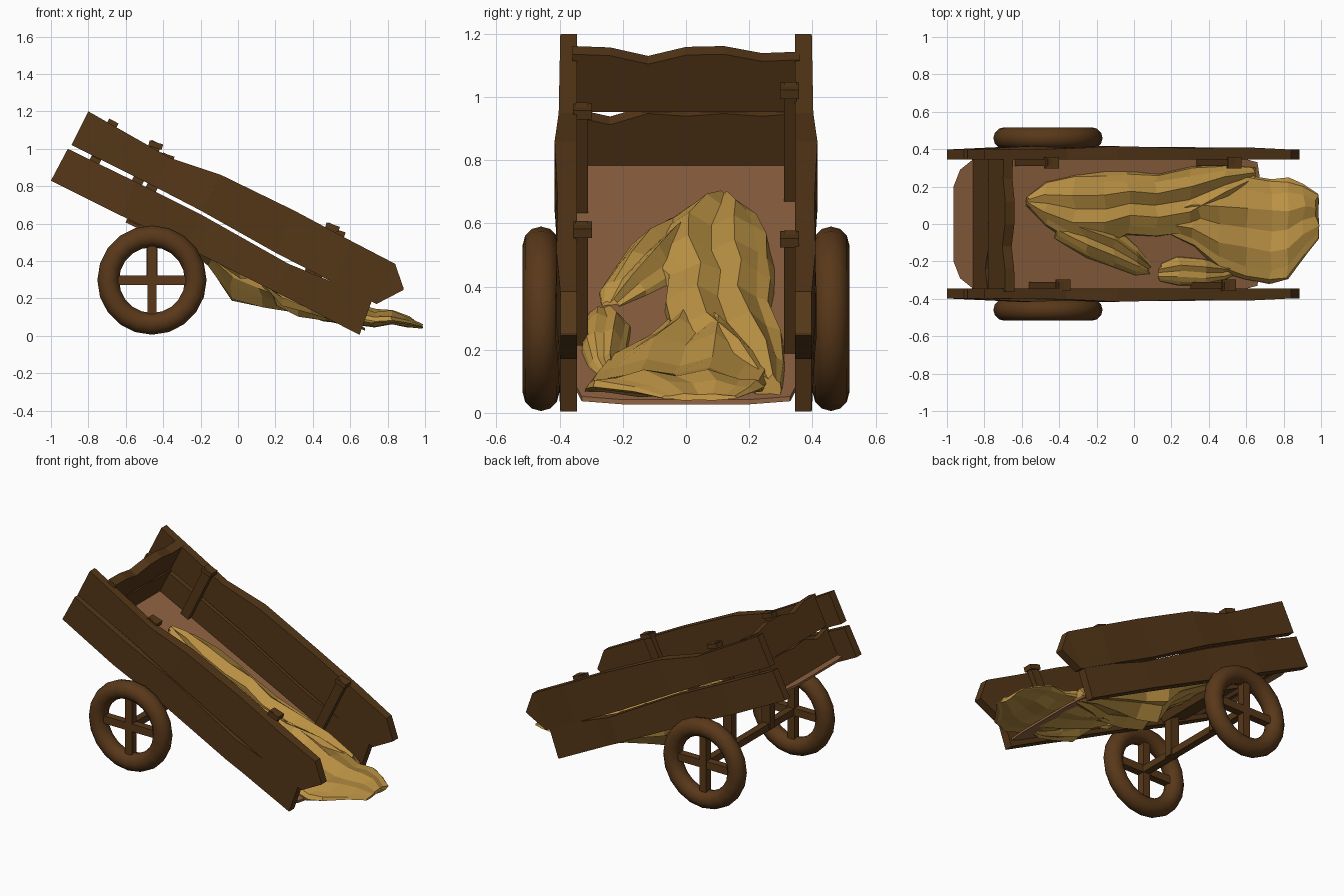
import bpy, bmesh, random
from math import sin, cos, pi, radians

if "Cube" in bpy.data.objects:
    bpy.data.objects.remove(bpy.data.objects["Cube"])

random.seed(4)
TILT = radians(26.4)


def material(name, rgb):
    m = bpy.data.materials.new(name)
    m.diffuse_color = (*rgb, 1)
    m.use_nodes = True
    m.node_tree.nodes["Principled BSDF"].inputs["Base Color"].default_value = m.diffuse_color
    return m


WOOD = material("dark_wood", (0.09, 0.038, 0.009))
RIM = material("wheel_wood", (0.1, 0.04, 0.01))
BOARD = material("bed_wood", (0.29, 0.13, 0.055))
STRAW = material("straw", (0.52, 0.30, 0.06))


def loft(name, rings, mat):
    """Skin a list of equal-length rings and cap both ends."""
    bm = bmesh.new()
    vs = [[bm.verts.new(p) for p in r] for r in rings]
    n = len(vs[0])
    for a, b in zip(vs, vs[1:]):
        for i in range(n):
            j = (i + 1) % n
            bm.faces.new((a[i], a[j], b[j], b[i]))
    bm.faces.new(vs[0])
    bm.faces.new(vs[-1])
    bmesh.ops.recalc_face_normals(bm, faces=bm.faces)
    me = bpy.data.meshes.new(name)
    bm.to_mesh(me)
    bm.free()
    me.materials.append(mat)
    ob = bpy.data.objects.new(name, me)
    bpy.context.collection.objects.link(ob)
    return ob


def box(name, loc, size, mat, tilt=0.0):
    bpy.ops.mesh.primitive_cube_add(size=1, location=loc, rotation=(0, tilt, 0))
    ob = bpy.context.object
    ob.name = name
    ob.scale = size
    ob.data.materials.append(mat)
    return ob


def bed_z(x):
    return 0.38 - 0.497 * x


# Side planks: stations of (top x, top z, bottom x, bottom z, outward bulge)
LOWER = [(-.91, 1.0, -1.0, .83, 0), (-.55, .825, -.62, .64, .018), (-.2, .65, -.27, .47, .005),
         (.27, .385, .2, .235, .015), (.38, .34, .3, .185, .01), (.72, .20, .65, .005, 0)]
UPPER = [(-.80, 1.2, -.89, 1.02, 0), (-.36, .95, -.46, .805, .005), (-.09, .86, -.2, .67, .018),
         (.3, .67, .2, .445, .008), (.6, .51, .52, .28, .012), (.84, .385, .74, .17, 0),
         (.886, .253, .884, .245, 0)]
CLEATS = {-1: ((-.465, .785), (.42, .41)), 1: ((-.525, .85), (.45, .38))}
for s, side in ((-1, "front"), (1, "back")):
    for label, st in (("lower", LOWER), ("upper", UPPER)):
        loft(f"{side}_{label}_plank",
             [[(a, s * .345, b), (a, s * (.398 + o), b), (c, s * (.398 + o), d), (c, s * .345, d)]
              for a, b, c, d, o in st], WOOD)
    # Cleats joining the planks on the inside
    for k, (x, z) in enumerate(CLEATS[s]):
        box(f"{side}_cleat_{k}", (x, s * .33, z), (.06, .04, .41), WOOD, TILT)
        box(f"{side}_cleat_cap_{k}", (x + .085, s * .328, z + .17), (.075, .06, .03), WOOD, TILT - .15)

# Headboards: ragged top edges, stations across the width of (y, top lift)
for label, x, z, lifts in (("upper", -.67, 1.135, (.015, .01, -.02, .012, .015, -.01, -.005)),
                           ("lower", -.757, .952, (.0, -.03, .01, .0, .01, .0, .01))):
    rings = []
    for i, l in enumerate(lifts):
        y = -.36 + .12 * i
        tx, tz = x + .447 * l, z + .894 * l
        bx, bz = x - .447 * .19, z - .894 * .19
        rings.append([(tx - .025, y, tz + .013), (tx + .025, y, tz - .013),
                      (bx + .025, y, bz - .013), (bx - .025, y, bz + .013)])
    loft(f"{label}_headboard", rings, WOOD)

# Bed floor with clipped corners
loft("bed_floor", [[(x, -w, bed_z(x)), (x, w, bed_z(x)), (x, w, bed_z(x) - .015), (x, -w, bed_z(x) - .015)]
                   for x, w in ((-.965, .2), (-.93, .29), (-.86, .346), (.6, .346), (.66, .33), (.68, .2))],
     BOARD)

# Wheels with crossed spokes
for s, side in ((-1, "front"), (1, "back")):
    bpy.ops.mesh.primitive_torus_add(major_segments=20, minor_segments=12, major_radius=.234,
                                     minor_radius=.058, location=(-.46, s * .459, .298),
                                     rotation=(pi / 2, 0, 0))
    rim = bpy.context.object
    rim.name = f"{side}_wheel_rim"
    rim.data.materials.append(RIM)
    bpy.ops.object.shade_smooth_by_angle(angle=radians(35))
    box(f"{side}_spoke_upright", (-.46, s * .458, .298), (.05, .05, .4), RIM)
    box(f"{side}_spoke_level", (-.46, s * .458, .298), (.4, .048, .05), RIM)
    # Post from axle up to the bed
    box(f"{side}_axle_post", (-.46, s * .2, .42), (.06, .055, .28), WOOD)

# Axle and bolster beam
box("axle", (-.46, 0, .298), (.045, .92, .045), WOOD)
box("bolster", (-.5, 0, .585), (.2, .48, .05), WOOD, TILT)


def heap(name, sections, n=16):
    """Rumpled straw: sections of (x, centre y, half width, height above, depth below, lift off bed)."""
    rings = []
    folds = [random.uniform(.85, 1.1) if i % 2 else random.uniform(.55, .85) for i in range(n)]
    for x, yc, w, up, down, lift in sections:
        ring = []
        for i in range(n):
            a = 2 * pi * i / n
            h = (up if sin(a) > 0 else down) * sin(a) * folds[i] * random.uniform(.85, 1.15)
            ring.append((x + random.uniform(-.012, .012), yc + w * cos(a) * random.uniform(.95, 1.05),
                         bed_z(x) - .01 + lift + h))
        rings.append(ring)
    loft(name, rings, STRAW)


# Straw spilling down the bed
heap("straw_ridge", [(-.57, .12, .025, .04, .02, .02), (-.47, .11, .12, .09, .02, 0), (-.32, .08, .19, .12, .03, 0),
                     (-.15, .08, .2, .12, .08, 0), (-.03, .11, .17, .12, .22, 0), (.12, .1, .17, .12, .17, 0),
                     (.3, .13, .18, .12, .12, 0), (.48, .21, .11, .11, .06, 0), (.64, .26, .04, .06, .04, .02)])
heap("straw_arm", [(-.42, .0, .08, .06, .02, 0), (-.25, -.07, .11, .1, .03, 0), (-.1, -.13, .11, .11, .03, 0),
                   (.02, -.2, .075, .08, .05, 0), (.08, -.24, .03, .03, .02, 0)])
heap("straw_side_tuft", [(.14, -.26, .05, .04, .04, 0), (.24, -.25, .08, .07, .1, 0), (.38, -.26, .075, .09, .08, 0),
                         (.48, -.26, .05, .06, .05, 0), (.56, -.24, .02, .03, .02, 0)])
heap("straw_spill", [(.2, .03, .09, .08, .12, 0), (.32, .04, .16, .1, .1, 0), (.46, .0, .25, .1, .07, .01),
                     (.6, -.02, .28, .09, .04, .03), (.73, -.04, .29, .07, .03, .07), (.82, -.03, .27, .06, .02, .12),
                     (.91, .02, .19, .04, .02, .15), (.98, .04, .12, .015, .01, .165)])
